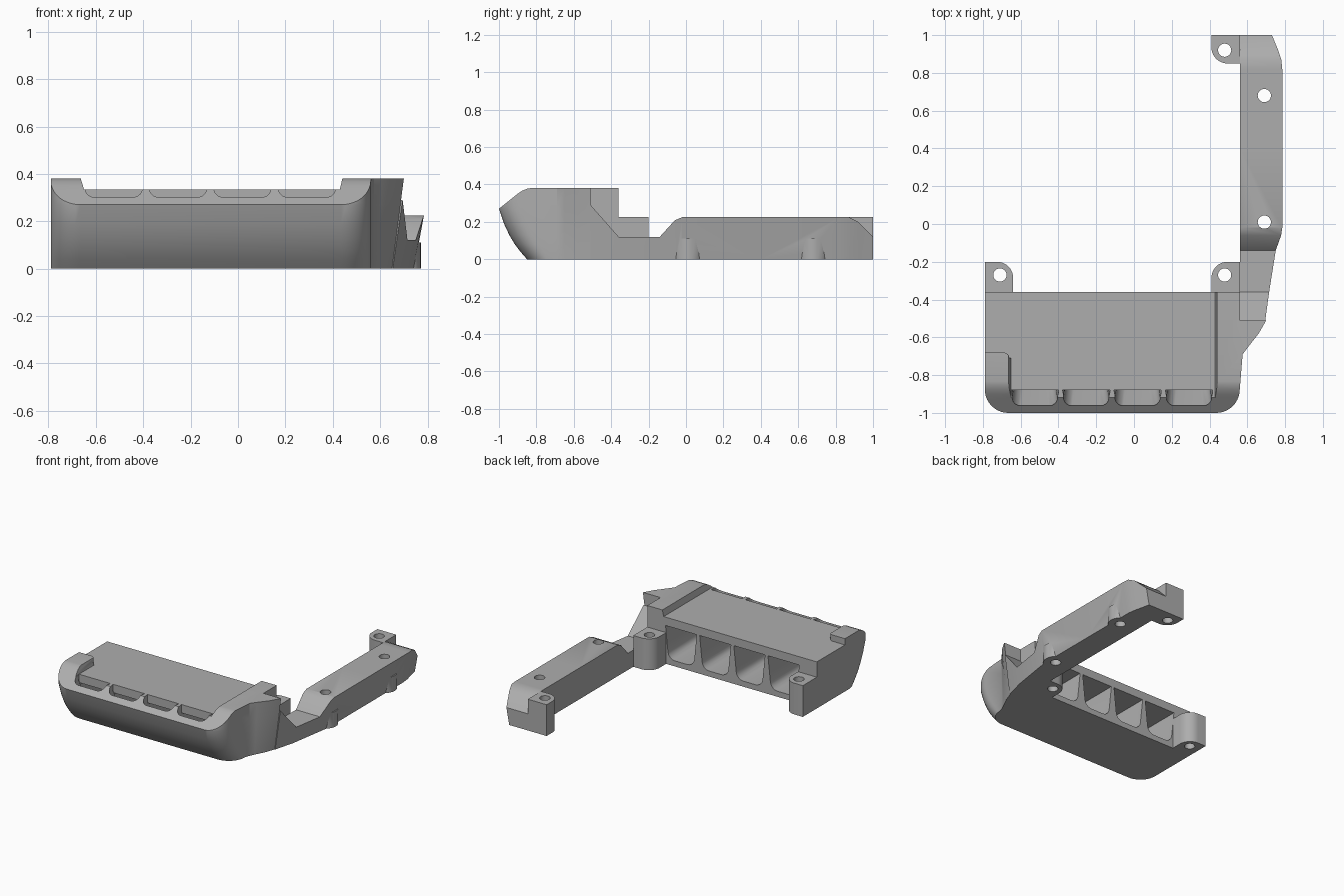
import bpy, bmesh
from math import sin, cos, pi, radians

if "Cube" in bpy.data.objects:
    bpy.data.objects.remove(bpy.data.objects["Cube"])

grey = bpy.data.materials.new("plain grey")
grey.use_nodes = True
grey.diffuse_color = (0.42, 0.42, 0.42, 1)
grey.node_tree.nodes["Principled BSDF"].inputs["Base Color"].default_value = grey.diffuse_color


def finish(name, bm):
    bmesh.ops.recalc_face_normals(bm, faces=bm.faces)
    mesh = bpy.data.meshes.new(name)
    bm.to_mesh(mesh)
    bm.free()
    mesh.materials.append(grey)
    obj = bpy.data.objects.new(name, mesh)
    bpy.context.collection.objects.link(obj)
    return obj


def loft(name, rings):
    """Skin a stack of equal-length closed rings and cap both ends."""
    bm = bmesh.new()
    rows = [[bm.verts.new(p) for p in ring] for ring in rings]
    n = len(rows[0])
    for low, high in zip(rows, rows[1:]):
        for i in range(n):
            j = (i + 1) % n
            bm.faces.new((low[i], low[j], high[j], high[i]))
    bm.faces.new(rows[0])
    bm.faces.new(rows[-1])
    return finish(name, bm)


def prism(name, pts, axis, a, b):
    """Extrude a 2D outline along an axis from a to b."""
    place = {"x": lambda p, t: (t, *p), "y": lambda p, t: (p[0], t, p[1]),
             "z": lambda p, t: (*p, t)}[axis]
    return loft(name, [[place(p, t) for p in pts] for t in (a, b)])


def arc(cx, cy, r, start, end, steps=10):
    angles = [radians(start + (end - start) * i / steps) for i in range(steps + 1)]
    return [(cx + r * cos(t), cy + r * sin(t)) for t in angles]


def boolean(obj, tool, operation="DIFFERENCE"):
    mod = obj.modifiers.new("boolean", "BOOLEAN")
    mod.operation, mod.solver, mod.object = operation, "EXACT", tool
    bpy.context.view_layer.objects.active = obj
    bpy.ops.object.modifier_apply(modifier=mod.name)
    bpy.data.objects.remove(tool)


def drill(obj, x, y, r=0.035):
    boolean(obj, prism("hole_cutter", arc(x, y, r, 0, 345, 23), "z", -0.1, 0.5))


# Main housing: curved front, rounded front corners, flare towards the arm
def housing_ring(z, front):
    r = 0.125
    lean = 0.05 * (1 - z / 0.38)
    flare = [(0.575, -0.69), (0.605, -0.65), (0.66, -0.58), (0.70, -0.51)]
    pts = arc(-0.79 + r, front + r, r, 180, 270) + arc(0.56 - r, front + r, r, 270, 360)
    pts += [(x - lean * (x - 0.56) / 0.14, y) for x, y in flare]
    pts += [(0.56, -0.51), (0.56, -0.36), (-0.79, -0.36)]
    return [(x, y, z) for x, y in pts]


levels = [(0, -0.85), (0.04, -0.885), (0.08, -0.915), (0.13, -0.945),
          (0.19, -0.973), (0.27, -1), (0.38, -1)]
housing = loft("housing", [housing_ring(z, f) for z, f in levels])

# Sloped front edge of the rim
slope = [(-1.1, 0.19), (-1.0, 0.27), (-0.9, 0.35), (-0.875, 0.367), (-0.85, 0.377),
         (-0.82, 0.382), (-0.82, 0.5), (-1.1, 0.5)]
boolean(housing, prism("slope_cutter", slope, "x", -1, 1))

# Sunken deck between the raised ends, open at the rear left
deck = [(-0.65, 0.335), (0.43, 0.335), (0.445, 0.4), (-0.67, 0.4)]
boolean(housing, prism("deck_cutter", deck, "y", -1.1, -0.3))
side = [(-0.9, -0.3), (-0.9, -0.68)] + arc(-0.69, -0.71, 0.03, 90, 0, 4) + [(-0.6, -0.71), (-0.6, -0.3)]
boolean(housing, prism("side_cutter", side, "z", 0.335, 0.5))

# Four air ducts from the rear openings up through the front slots
duct = [(-0.3, 0.04), (-0.82, 0.04), (-0.962, 0.28), (-0.962, 0.45),
        (-0.88, 0.45), (-0.88, 0.275), (-0.3, 0.275)]
for i in range(4):
    half, centre = 0.127, -0.525 + 0.272 * i
    rings = []
    for s in (-1, 1):
        rings.append([(centre + s * half * (0.75 + 0.25 * min(z / 0.3, 1)), y, z) for y, z in duct])
    cutter = loft("duct_cutter", rings)
    bm = bmesh.new()
    bm.from_mesh(cutter.data)
    bm.verts.ensure_lookup_table()
    n = len(duct)
    edges = [bm.edges.get((bm.verts[k], bm.verts[k + 1])) for k in (0, 1, 2, n, n + 1, n + 2)]
    bmesh.ops.bevel(bm, geom=edges, offset=0.05, segments=5, profile=0.5, affect="EDGES")
    bm.to_mesh(cutter.data)
    bm.free()
    boolean(housing, cutter)

# Side arm: dips behind the housing, outer face leans in towards the floor
stations = [(-0.51, 0.29, 0.695), (-0.36, 0.12, 0.735), (-0.14, 0.12, 0.77),
            (-0.06, 0.208, 0.782), (-0.02, 0.225, 0.785), (0.4, 0.225, 0.785),
            (0.82, 0.225, 0.785), (0.87, 0.225, 0.78), (0.92, 0.2, 0.768), (1.0, 0.12, 0.75)]
rings = []
for y, top, outer in stations:
    base = outer - 0.042
    rings.append([(0.56, y, 0), (base, y, 0), (base + 0.042 * min(top / 0.225, 1), y, top), (0.56, y, top)])
arm = loft("side_arm", rings)

# Screw bosses bulging out of the arm
for y in (0.01, 0.68):
    boolean(arm, prism("boss", arc(0.69, y, 0.083, 0, 345, 23), "z", 0, 0.11), "UNION")
    drill(arm, 0.69, y)


# Mounting tabs, each with one rounded corner and a screw hole
def tab(name, x0, x1, y0, y1, hole):
    sx, sy = (1 if x1 > x0 else -1), (1 if y1 > y0 else -1)
    r = 0.085
    corner = [(x1 - sx * r + sx * px, y1 - sy * r + sy * py) for px, py in arc(0, 0, r, 0, 90)]
    obj = prism(name, [(x0, y0), (x1, y0)] + corner + [(x0, y1)], "z", 0, 0.225)
    drill(obj, *hole)
    return obj


parts = [housing, arm,
         tab("left_tab", 0.56, 0.41, -0.36, -0.2, (0.48, -0.27)),
         tab("right_tab", -0.79, -0.64, -0.36, -0.2, (-0.71, -0.27)),
         tab("arm_end_tab", 0.56, 0.41, 1.0, 0.85, (0.48, 0.92))]

bpy.ops.object.select_all(action="DESELECT")
for obj in parts:
    obj.select_set(True)
bpy.context.view_layer.objects.active = housing
bpy.ops.object.shade_smooth_by_angle(angle=radians(30))
